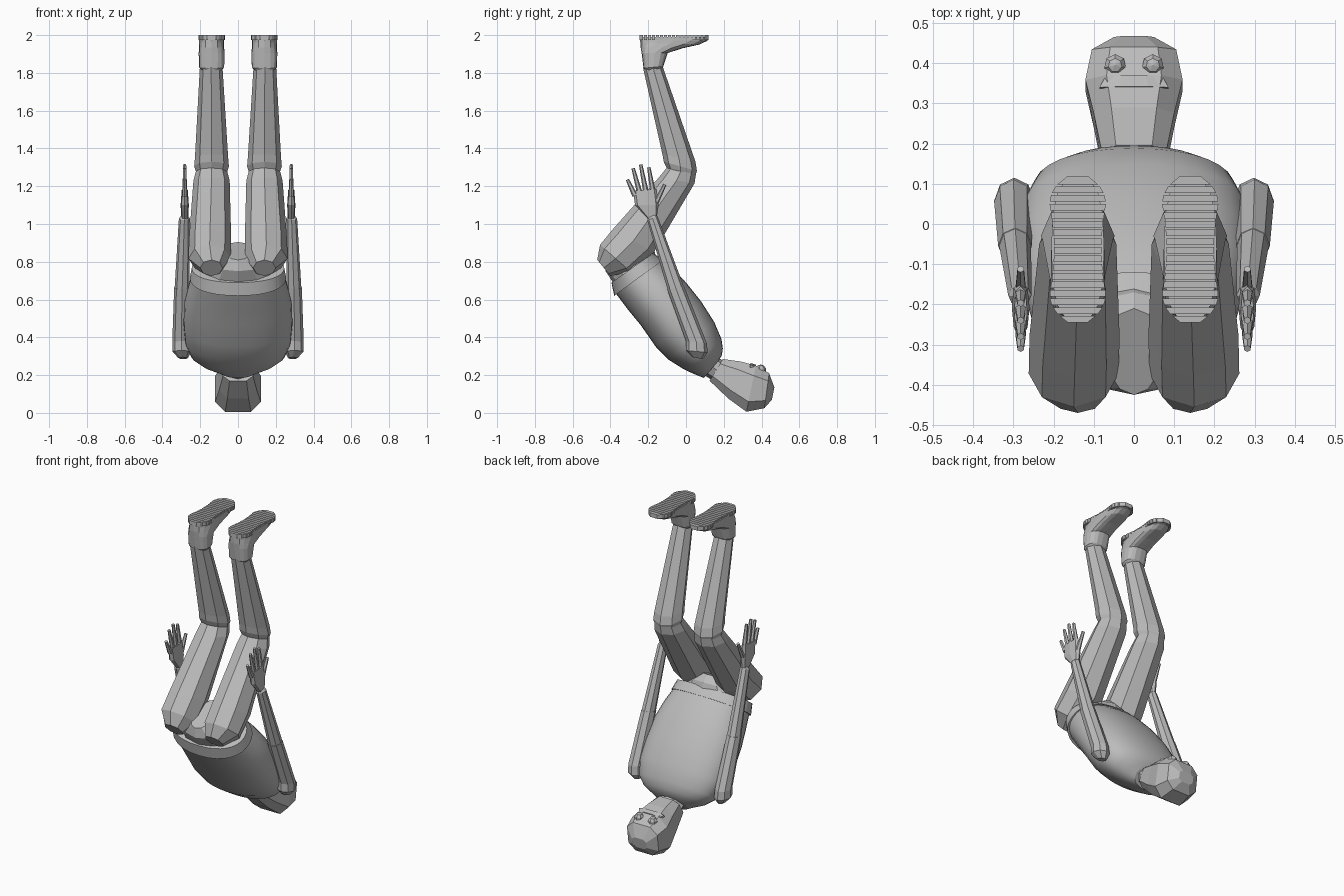
import bpy, bmesh, math
from mathutils import Vector, Matrix

cube = bpy.data.objects.get("Cube")
if cube:
    bpy.data.objects.remove(cube)

grey = bpy.data.materials.new("plain_grey")
grey.use_nodes = True
grey.diffuse_color = (0.5, 0.5, 0.5, 1)
grey.node_tree.nodes["Principled BSDF"].inputs["Base Color"].default_value = grey.diffuse_color


def finish(name, bm, smooth=False):
    bmesh.ops.recalc_face_normals(bm, faces=bm.faces)
    for face in bm.faces:
        face.smooth = smooth and len(face.verts) == 4
    mesh = bpy.data.meshes.new(name)
    bm.to_mesh(mesh)
    bm.free()
    mesh.materials.append(grey)
    obj = bpy.data.objects.new(name, mesh)
    bpy.context.scene.collection.objects.link(obj)
    return obj


def power(value, exponent):
    return math.copysign(abs(value) ** exponent, value)


def loft(name, sections, sides=8, exponent=1.0, flat_side=False, smooth=False):
    """Skin rings given as (x centre, half width, (y, z) of one edge, (y, z) of the other)."""
    bm = bmesh.new()
    rings = []
    turn = math.pi / sides if flat_side else 0
    grow = 1 / math.cos(turn) ** exponent
    for x, width, a, b in sections:
        a, b = Vector((x, *a)), Vector((x, *b))
        ring = []
        for i in range(sides):
            t = math.tau * i / sides + turn
            depth = power(math.cos(t), exponent) * grow
            across = power(math.sin(t), exponent) * grow
            ring.append(bm.verts.new((a + b) / 2 + (b - a) / 2 * depth
                                     + Vector((across * width, 0, 0))))
        rings.append(ring)
    for low, high in zip(rings, rings[1:]):
        for i in range(sides):
            j = (i + 1) % sides
            bm.faces.new((low[i], low[j], high[j], high[i]))
    bm.faces.new(rings[0])
    bm.faces.new(rings[-1])
    return finish(name, bm, smooth)


def stick(name, x, start, end, r1, r2):
    """Thin six-sided finger between two (y, z) points."""
    bm = bmesh.new()
    a, b = Vector((x, *start)), Vector((x, *end))
    turn = (b - a).to_track_quat('Z', 'Y').to_matrix().to_4x4()
    bmesh.ops.create_cone(bm, cap_ends=True, segments=6, radius1=r1, radius2=r2,
                          depth=(b - a).length,
                          matrix=Matrix.Translation((a + b) / 2) @ turn)
    return finish(name, bm)


# Torso with hem band
loft("torso", [
    (0, 0.245, (-0.37, 0.63), (-0.13, 0.81)),
    (0, 0.265, (-0.31, 0.55), (-0.07, 0.765)),
    (0, 0.285, (-0.24, 0.465), (0.0, 0.69)),
    (0, 0.288, (-0.16, 0.35), (0.08, 0.59)),
    (0, 0.28, (-0.09, 0.28), (0.15, 0.48)),
    (0, 0.25, (-0.01, 0.23), (0.188, 0.39)),
    (0, 0.2, (0.04, 0.207), (0.195, 0.34)),
    (0, 0.14, (0.07, 0.195), (0.19, 0.305)),
    (0, 0.1, (0.095, 0.185), (0.175, 0.28)),
], sides=32, exponent=0.9, smooth=True)
loft("hem_band", [
    (0, 0.245, (-0.395, 0.69), (-0.175, 0.845)),
    (0, 0.255, (-0.38, 0.62), (-0.12, 0.81)),
], sides=32, exponent=0.9, smooth=True)
loft("pelvis", [
    (0, 0.21, (-0.38, 0.68), (-0.16, 0.83)),
    (0, 0.16, (-0.425, 0.75), (-0.17, 0.87)),
    (0, 0.07, (-0.425, 0.81), (-0.21, 0.905)),
], sides=12)

# Neck and faceted head
loft("neck", [
    (0, 0.085, (0.08, 0.21), (0.16, 0.3)),
    (0, 0.08, (0.16, 0.16), (0.22, 0.26)),
])
loft("head", [
    (0, 0.08, (0.125, 0.17), (0.195, 0.285)),
    (0, 0.1, (0.225, 0.075), (0.29, 0.272)),
    (0, 0.121, (0.32, 0.006), (0.37, 0.25)),
    (0, 0.105, (0.415, 0.025), (0.44, 0.21)),
    (0, 0.05, (0.455, 0.07), (0.468, 0.135)),
], exponent=0.65, flat_side=True)
loft("brow", [
    (0, 0.086, (0.335, 0.235), (0.342, 0.264)),
    (0, 0.07, (0.365, 0.22), (0.37, 0.255)),
], flat_side=True)


def sole_half_width(y):
    heel, toe, radius = -0.175, 0.05, 0.07
    if heel < y < toe:
        return radius - 0.011 * math.sin(math.pi * (y - heel) / (toe - heel))
    past = max(heel - y, y - toe)
    return math.sqrt(max(radius ** 2 - past ** 2, 0.0006))


for side, s in (("left", 1), ("right", -1)):
    # Arm
    loft(side + "_upper_arm", [
        (0.29 * s, 0.025, (0.035, 0.295), (0.09, 0.285)),
        (0.298 * s, 0.05, (0.0, 0.33), (0.115, 0.32)),
        (0.3 * s, 0.048, (0.0, 0.38), (0.11, 0.37)),
        (0.296 * s, 0.042, (-0.1, 0.655), (-0.01, 0.67)),
    ])
    loft(side + "_forearm", [
        (0.296 * s, 0.04, (-0.095, 0.645), (-0.008, 0.66)),
        (0.284 * s, 0.029, (-0.205, 1.02), (-0.15, 1.04)),
        (0.284 * s, 0.018, (-0.2, 1.035), (-0.16, 1.05)),
    ])

    # Hand, fingers and thumb
    x = 0.282 * s
    loft(side + "_palm", [
        (x, 0.018, (-0.2, 1.025), (-0.155, 1.035)),
        (x, 0.022, (-0.27, 1.1), (-0.145, 1.1)),
        (x, 0.016, (-0.28, 1.175), (-0.155, 1.185)),
    ], exponent=0.7)
    fingers = [((-0.27, 1.15), (-0.31, 1.235)), ((-0.245, 1.165), (-0.28, 1.295)),
               ((-0.212, 1.17), (-0.24, 1.315)), ((-0.175, 1.17), (-0.197, 1.3)),
               ((-0.165, 1.1), (-0.112, 1.21))]
    for number, (start, end) in enumerate(fingers):
        label = "_thumb" if number == 4 else "_finger_%d" % (number + 1)
        stick(side + label, x, start, end, 0.015, 0.009)

    # Leg
    loft(side + "_thigh", [
        (0.14 * s, 0.06, (-0.47, 0.81), (-0.4, 0.725)),
        (0.15 * s, 0.112, (-0.455, 0.89), (-0.29, 0.745)),
        (0.148 * s, 0.112, (-0.385, 0.975), (-0.17, 0.85)),
        (0.14 * s, 0.096, (-0.145, 1.245), (0.045, 1.215)),
        (0.14 * s, 0.08, (-0.1, 1.3), (0.055, 1.28)),
    ])
    loft(side + "_shin", [
        (0.14 * s, 0.075, (-0.09, 1.27), (0.04, 1.235)),
        (0.14 * s, 0.092, (-0.118, 1.33), (0.058, 1.28)),
        (0.14 * s, 0.088, (-0.125, 1.37), (0.05, 1.33)),
        (0.142 * s, 0.06, (-0.228, 1.83), (-0.122, 1.83)),
    ])

    # Boot
    x = 0.14 * s
    loft(side + "_boot", [
        (x, 0.055, (-0.215, 1.812), (-0.13, 1.822)),
        (x, 0.067, (-0.225, 1.825), (-0.12, 1.835)),
        (x, 0.068, (-0.235, 1.905), (-0.097, 1.905)),
        (x, 0.067, (-0.24, 1.935), (-0.02, 1.93)),
        (x, 0.066, (-0.242, 1.96), (0.07, 1.95)),
        (x, 0.066, (-0.243, 1.972), (0.113, 1.97)),
        (x, 0.066, (-0.243, 1.989), (0.118, 1.989)),
    ], sides=16, exponent=0.75)

    # Ridged sole
    bm = bmesh.new()
    count, heel_end, toe_end = 17, -0.245, 0.12
    pitch = (toe_end - heel_end) / count
    for i in range(count):
        y1 = heel_end + pitch * i
        y2 = y1 + pitch * (1 if i == count - 1 else 0.75)
        corners = []
        for z in (1.975, 2.0):
            for y, sign in ((y1, -1), (y1, 1), (y2, 1), (y2, -1)):
                corners.append(bm.verts.new((x + sign * sole_half_width(y), y, z)))
        for quad in ((0, 1, 2, 3), (4, 5, 6, 7), (0, 1, 5, 4),
                     (1, 2, 6, 5), (2, 3, 7, 6), (3, 0, 4, 7)):
            bm.faces.new([corners[k] for k in quad])
    finish(side + "_sole_tread", bm)

    # Eye
    bm = bmesh.new()
    bmesh.ops.create_uvsphere(bm, u_segments=7, v_segments=5, radius=0.029,
                              matrix=Matrix.Translation((0.047 * s, 0.395, 0.227)))
    finish(side + "_eye", bm)
